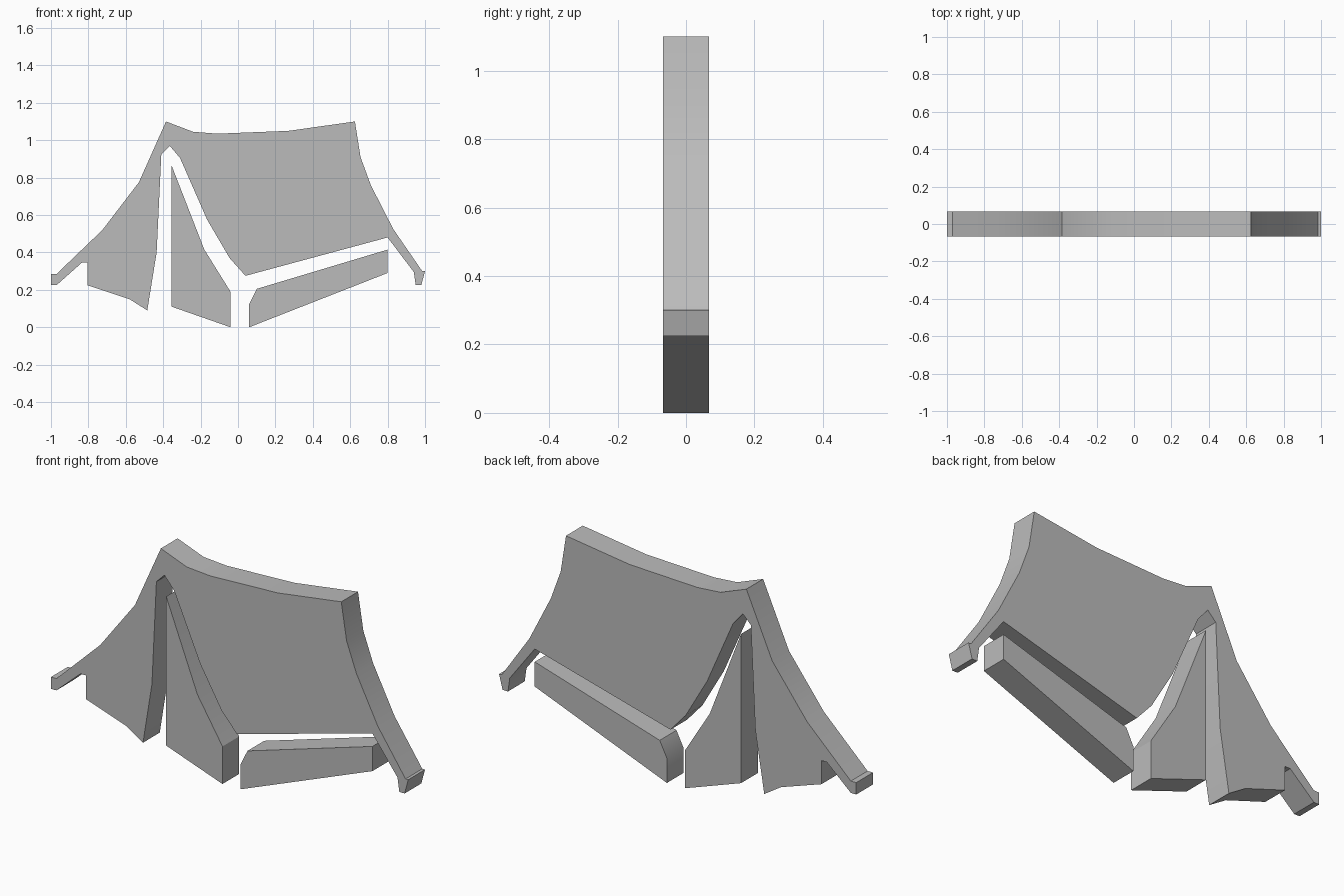
import bpy
import bmesh
import math

HALF_DEPTH = 0.067

default_cube = bpy.data.objects.get("Cube")
if default_cube:
    bpy.data.objects.remove(default_cube, do_unlink=True)

# Single plain grey
grey = bpy.data.materials.new("plain grey")
grey.use_nodes = True
colour = (0.5, 0.5, 0.5, 1)
grey.diffuse_color = colour
grey.node_tree.nodes["Principled BSDF"].inputs["Base Color"].default_value = colour


def extrude_outline(name, outline):
    """Make a solid slab from a closed x, z outline, centred on y = 0."""
    bm = bmesh.new()
    front = bm.faces.new([bm.verts.new((x, -HALF_DEPTH, z)) for x, z in outline])
    result = bmesh.ops.extrude_face_region(bm, geom=[front], use_keep_orig=True)
    back_verts = [g for g in result["geom"] if isinstance(g, bmesh.types.BMVert)]
    bmesh.ops.translate(bm, verts=back_verts, vec=(0, 2 * HALF_DEPTH, 0))
    bmesh.ops.recalc_face_normals(bm, faces=bm.faces[:])
    mesh = bpy.data.meshes.new(name)
    bm.to_mesh(mesh)
    bm.free()
    mesh.materials.append(grey)
    slab = bpy.data.objects.new(name, mesh)
    bpy.context.collection.objects.link(slab)
    bpy.ops.object.select_all(action="DESELECT")
    slab.select_set(True)
    bpy.context.view_layer.objects.active = slab
    bpy.ops.object.shade_smooth_by_angle(angle=math.radians(30))
    return slab


# Canvas: sagging ridge, rear guy line, door opening, front flap, front guy line
ridge = [(-.385, 1.1), (-.24, 1.045), (-.11, 1.035), (.27, 1.05), (.625, 1.1)]
rear_edge = [(.655, .91), (.71, .76), (.83, .525)]
rear_peg = [(.985, .3), (1, .3), (.98, .225), (.95, .225), (.94, .295)]
roof_hem = [(.8, .48), (.04, .275)]
door_opening = [(-.045, .37), (-.165, .575), (-.31, .905), (-.365, .97),
                (-.41, .925), (-.435, .4)]
front_hem = [(-.485, .09), (-.58, .15), (-.805, .225), (-.805, .345)]
front_peg = [(-.835, .345), (-.97, .225), (-1, .225), (-1, .285), (-.97, .285)]
front_edge = [(-.725, .52), (-.53, .775)]
extrude_outline("tent_canvas", ridge + rear_edge + rear_peg + roof_hem
                + door_opening + front_hem + front_peg + front_edge)

# Door panel inside the opening
extrude_outline("door_panel", [(-.355, .865), (-.18, .415), (-.04, .19),
                               (-.04, 0), (-.355, .11)])

# Side wall below the roof hem
extrude_outline("side_wall", [(.06, 0), (.06, .125), (.1, .205),
                              (.8, .415), (.8, .29)])
